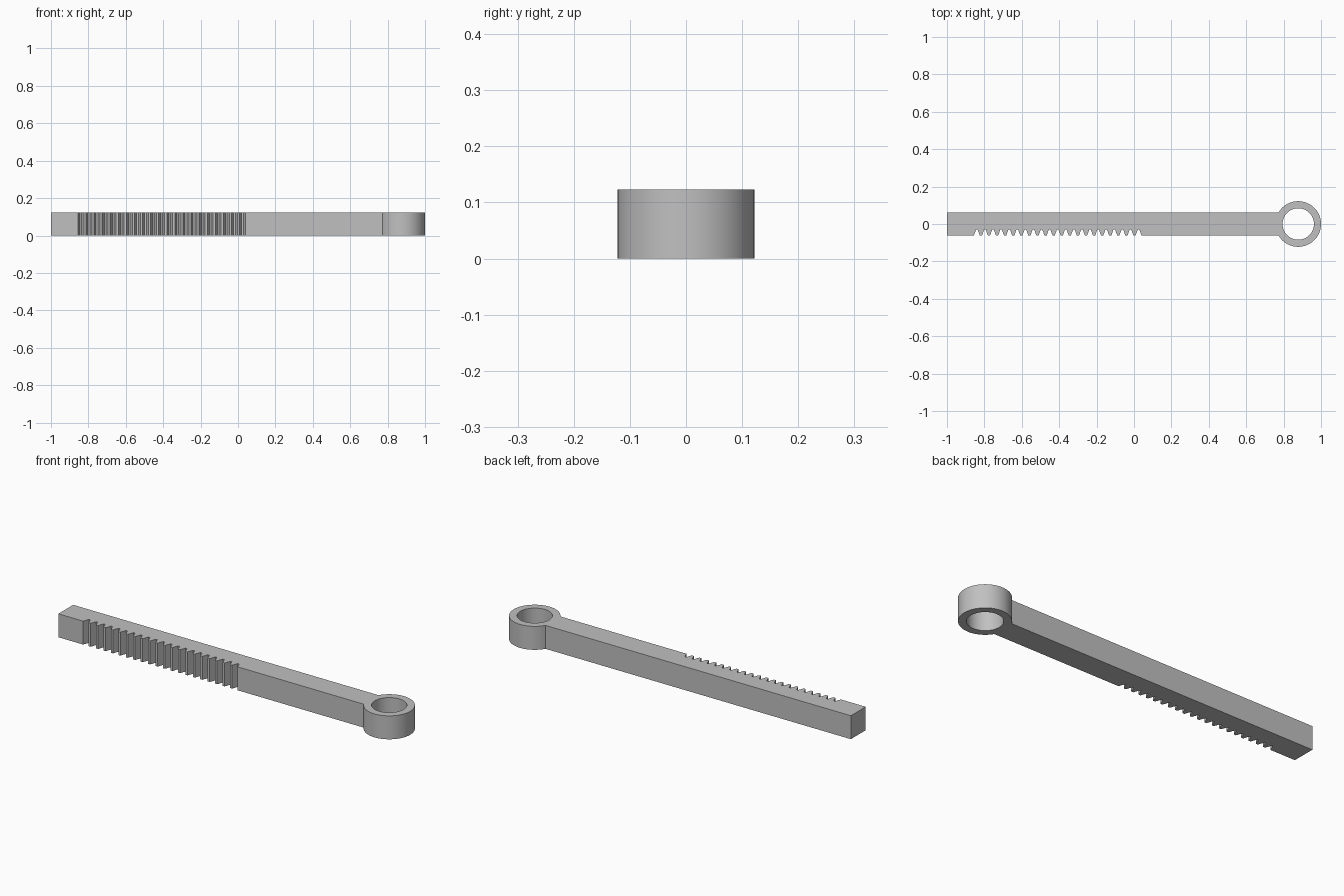
import bpy, bmesh, math

cube = bpy.data.objects.get("Cube")
if cube:
    bpy.data.objects.remove(cube, do_unlink=True)

HEIGHT = 0.123
HALF = HEIGHT / 2            # half the bar width
RING_X, OUTER, INNER = 0.878, 0.122, 0.084
TEETH_START, TEETH_END, GAPS = -0.856, 0.04, 21
DEPTH, MOUTH, ROOT = 0.031, 0.0315, 0.009

steel = bpy.data.materials.new("plain grey")
steel.use_nodes = True
grey = (0.53, 0.53, 0.53, 1)
steel.diffuse_color = grey
steel.node_tree.nodes["Principled BSDF"].inputs["Base Color"].default_value = grey

bm = bmesh.new()


def vert(x, y):
    return bm.verts.new((x, y, 0))


# Ring: a long free arc plus a short arc where the bar joins
join = math.pi - math.asin(HALF / OUTER)
free, joint = 80, 16
angles = [-join + 2 * join * i / free for i in range(free)]
angles += [join + 2 * (math.pi - join) * i / joint for i in range(joint)]


def circle(radius):
    return [vert(RING_X + radius * math.cos(a), radius * math.sin(a)) for a in angles]


outer, inner = circle(OUTER), circle(INNER)
for i in range(len(angles)):
    j = (i + 1) % len(angles)
    bm.faces.new((outer[i], outer[j], inner[j], inner[i]))

# Bar outline: square end, then trapezoid rack gaps along the front edge
outline = [vert(-1, HALF), vert(-1, -HALF)]
pitch = (TEETH_END - TEETH_START - MOUTH) / (GAPS - 1)
for i in range(GAPS):
    mid = TEETH_START + MOUTH / 2 + i * pitch
    outline += [vert(mid - MOUTH / 2, -HALF),
                vert(mid - ROOT / 2, -HALF + DEPTH),
                vert(mid + ROOT / 2, -HALF + DEPTH),
                vert(mid + MOUTH / 2, -HALF)]
# Close the bar along the arc it shares with the ring
outline += [outer[0]] + outer[:free - 1:-1]
bm.faces.new(outline)

# Raise the flat profile to full height
bmesh.ops.recalc_face_normals(bm, faces=bm.faces)
raised = bmesh.ops.extrude_face_region(bm, geom=bm.faces[:], use_keep_orig=True)
top = [g for g in raised["geom"] if isinstance(g, bmesh.types.BMVert)]
bmesh.ops.translate(bm, verts=top, vec=(0, 0, HEIGHT))
bmesh.ops.recalc_face_normals(bm, faces=bm.faces)

mesh = bpy.data.meshes.new("rack_bar_with_ring")
bm.to_mesh(mesh)
bm.free()
mesh.materials.append(steel)
rack = bpy.data.objects.new("rack_bar_with_ring", mesh)
bpy.context.collection.objects.link(rack)

# Smooth the ring walls, keep every corner crisp
bpy.ops.object.select_all(action="DESELECT")
rack.select_set(True)
bpy.context.view_layer.objects.active = rack
bpy.ops.object.shade_smooth_by_angle(angle=math.radians(25))
